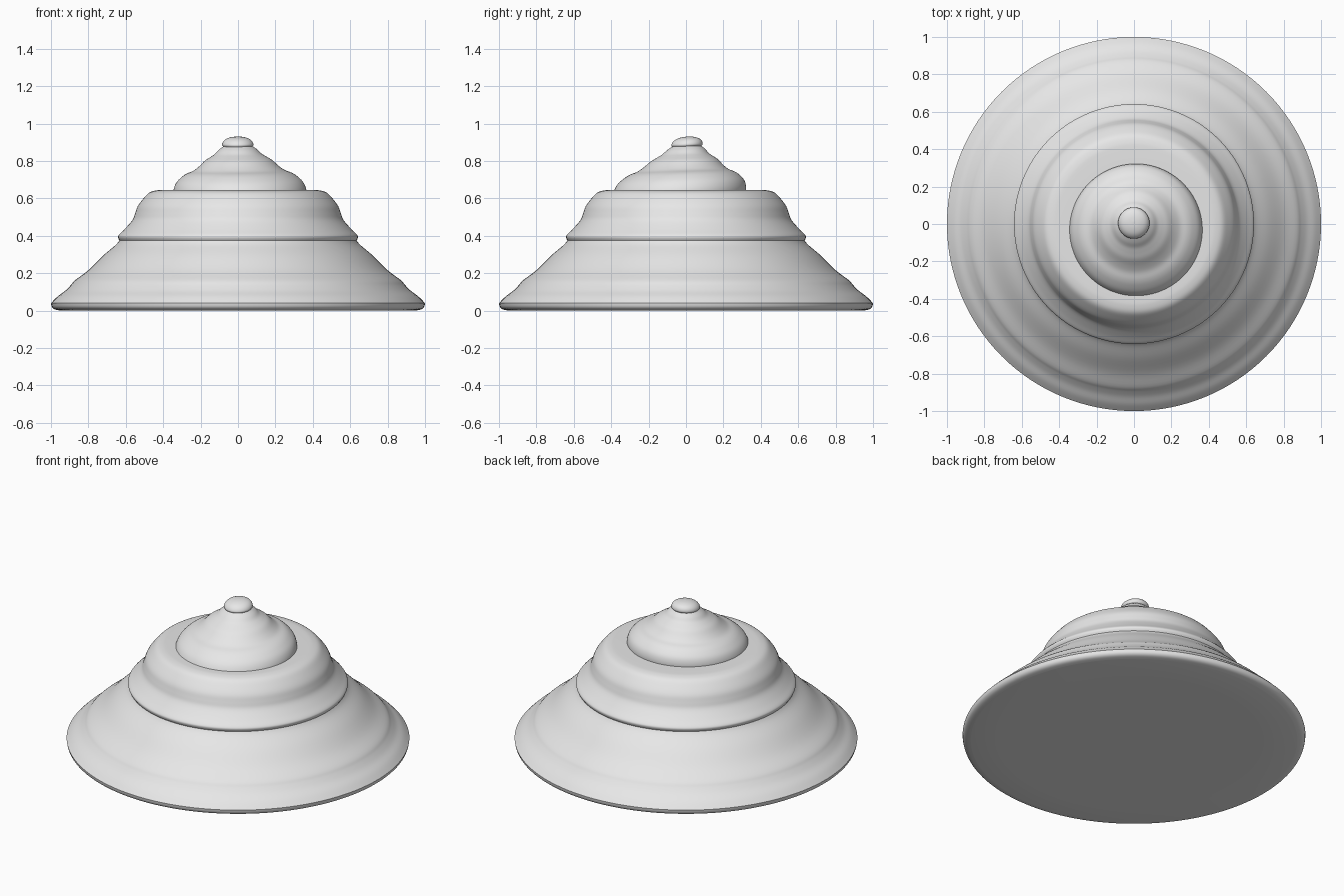
import bpy
import bmesh
import math
from mathutils import Vector

cube = bpy.data.objects.get("Cube")
if cube:
    bpy.data.objects.remove(cube, do_unlink=True)

grey = bpy.data.materials.new("light_grey")
grey.use_nodes = True
colour = (0.8, 0.8, 0.8, 1)
grey.diffuse_color = colour
grey.node_tree.nodes["Principled BSDF"].inputs["Base Color"].default_value = colour


def spline(points, steps=4):
    """Smooth curve through the given (radius, height) points."""
    p = [Vector(q) for q in points]
    p = [p[0]] + p + [p[-1]]
    curve = []
    for a, b, c, d in zip(p, p[1:], p[2:], p[3:]):
        for i in range(steps):
            t = i / steps
            curve.append(0.5 * (2 * b + (c - a) * t + (2 * a - 5 * b + 4 * c - d) * t**2
                                + (3 * b - a - 3 * c + d) * t**3))
    return curve + [p[-1]]


def lathe(name, sections, segments=128):
    """Revolve smooth sections, which meet at creases, about z."""
    profile = []
    for section in sections:
        curve = spline(section)
        profile += curve[1:] if profile else curve
    bm = bmesh.new()
    verts = [bm.verts.new((max(r, 0), 0, z)) for r, z in profile]
    edges = [bm.edges.new(pair) for pair in zip(verts, verts[1:])]
    bmesh.ops.spin(bm, geom=verts + edges, axis=(0, 0, 1), cent=(0, 0, 0),
                   angle=math.tau, steps=segments)
    bmesh.ops.remove_doubles(bm, verts=bm.verts, dist=0.0002)
    bmesh.ops.recalc_face_normals(bm, faces=bm.faces)
    mesh = bpy.data.meshes.new(name)
    bm.to_mesh(mesh)
    bm.free()
    mesh.materials.append(grey)
    obj = bpy.data.objects.new(name, mesh)
    bpy.context.collection.objects.link(obj)
    bpy.ops.object.select_all(action="DESELECT")
    obj.select_set(True)
    bpy.context.view_layer.objects.active = obj
    bpy.ops.object.shade_smooth_by_angle(angle=math.radians(35))
    return obj


# Broad body: flat base, rounded rim, flared skirt, ridge and shoulder
lathe("body", [
    [(0, 0), (0.95, 0)],
    [(0.95, 0), (0.98, 0.007), (0.995, 0.02), (1, 0.04)],
    [(1, 0.04), (0.965, 0.075), (0.925, 0.105), (0.895, 0.135), (0.87, 0.163),
     (0.8, 0.216), (0.72, 0.295), (0.655, 0.35), (0.634, 0.375)],
    [(0.634, 0.375), (0.641, 0.39), (0.637, 0.405), (0.605, 0.437), (0.565, 0.483),
     (0.55, 0.52), (0.535, 0.56), (0.505, 0.6), (0.475, 0.63), (0.44, 0.642),
     (0.4, 0.645), (0.3, 0.646)],
    [(0.3, 0.646), (0, 0.646)],
])

# Stepped cap with a rounded tip
cap = lathe("cap", [
    [(0, 0.61), (0.357, 0.61)],
    [(0.357, 0.61), (0.354, 0.65), (0.338, 0.687), (0.308, 0.717), (0.28, 0.735),
     (0.243, 0.75), (0.212, 0.773), (0.18, 0.803), (0.15, 0.822), (0.125, 0.838),
     (0.103, 0.86), (0.079, 0.878)],
    [(0.079, 0.878), (0.084, 0.888), (0.077, 0.905), (0.06, 0.919),
     (0.032, 0.928), (0, 0.931)],
])

# Lean the cap a little toward the back
for v in cap.data.vertices:
    x, y, z = v.co
    t = (z - 0.645) / 0.285
    v.co = (x + 0.01 - 0.013 * t, y - 0.033 + 0.045 * t, z + 0.03 * y + 0.01 * x)
